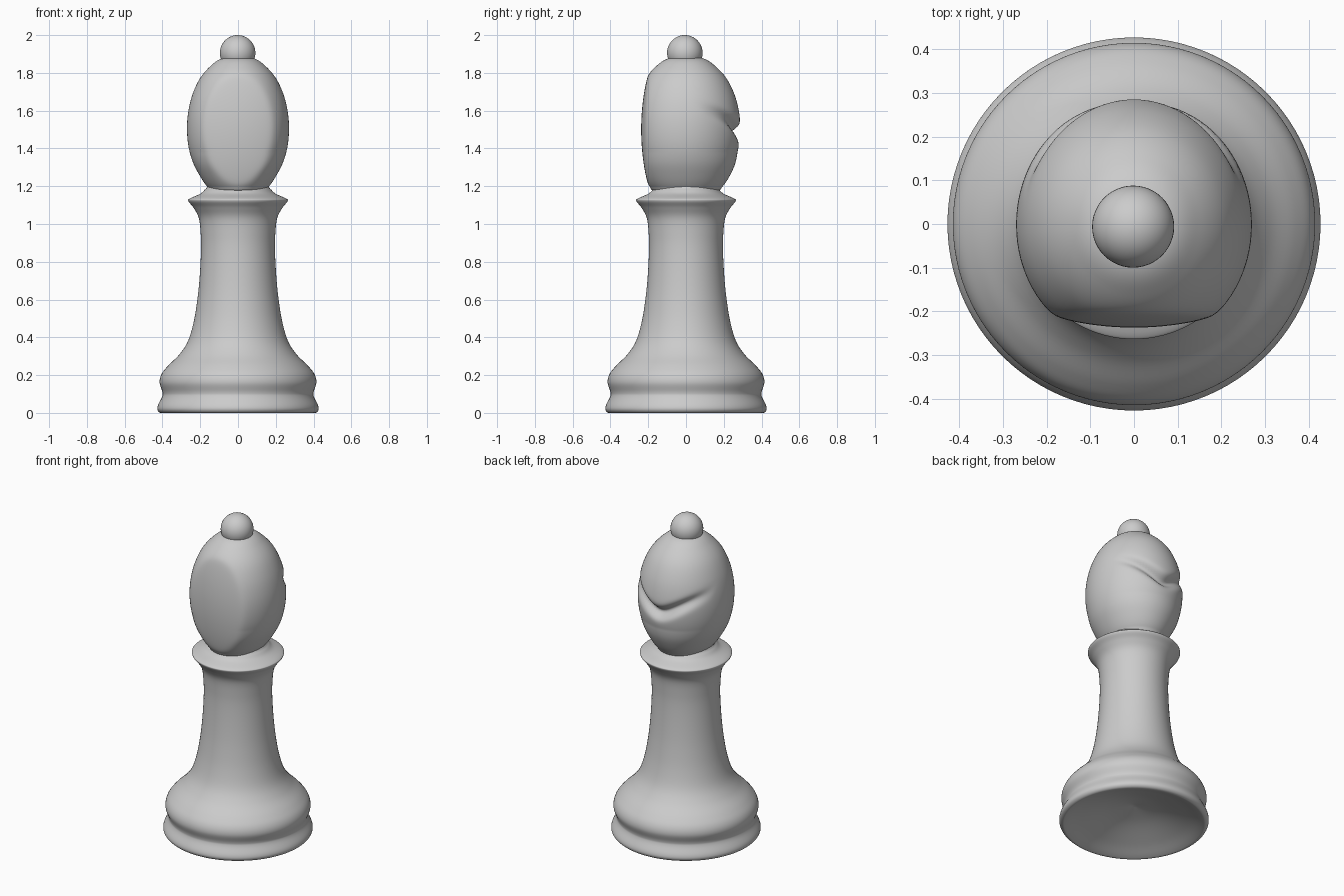
import bpy, bmesh, math

if "Cube" in bpy.data.objects:
    bpy.data.objects.remove(bpy.data.objects["Cube"])

SEG = 96


def smooth_profile(pts, steps=6):
    """Catmull-Rom curve through (radius, z) points."""
    p = [pts[0]] + pts + [pts[-1]]
    out = []
    for i in range(1, len(p) - 2):
        for s in range(steps):
            t = s / steps
            out.append(tuple(
                0.5 * (2 * b + (c - a) * t + (2 * a - 5 * b + 4 * c - d) * t * t
                       + (3 * b - a - 3 * c + d) * t ** 3)
                for a, b, c, d in zip(p[i - 1], p[i], p[i + 1], p[i + 2])))
    return out + [pts[-1]]


def lathe(name, profile, shape=None):
    """Spin a profile around z; shape() may move each point."""
    bm = bmesh.new()
    rings = []
    for r, z in profile:
        n = 1 if r < 1e-5 else SEG
        ring = []
        for k in range(n):
            a = 2 * math.pi * k / SEG
            co = (r * math.cos(a), r * math.sin(a), z)
            ring.append(bm.verts.new(shape(*co) if shape else co))
        rings.append(ring)
    for lo, hi in zip(rings, rings[1:]):
        for k in range(SEG):
            j = (k + 1) % SEG
            if len(lo) == 1:
                bm.faces.new((lo[0], hi[j], hi[k]))
            elif len(hi) == 1:
                bm.faces.new((lo[k], lo[j], hi[0]))
            else:
                bm.faces.new((lo[k], lo[j], hi[j], hi[k]))
    bmesh.ops.recalc_face_normals(bm, faces=bm.faces)
    me = bpy.data.meshes.new(name)
    bm.to_mesh(me)
    bm.free()
    me.shade_smooth()
    ob = bpy.data.objects.new(name, me)
    bpy.context.collection.objects.link(ob)
    return ob


# Base, stem and collar, with a shallow hollow underneath
body = [(0, 0.12), (0.15, 0.09), (0.30, 0.04), (0.385, 0.005), (0.41, 0.0),
        (0.426, 0.015), (0.424, 0.04), (0.402, 0.085), (0.40, 0.11),
        (0.415, 0.16), (0.405, 0.205), (0.37, 0.25), (0.31, 0.31),
        (0.265, 0.38), (0.235, 0.48), (0.215, 0.6), (0.203, 0.72),
        (0.196, 0.85), (0.197, 0.94), (0.207, 1.03), (0.235, 1.085),
        (0.262, 1.12), (0.255, 1.135), (0.20, 1.16), (0.172, 1.185),
        (0.14, 1.21), (0, 1.23)]
lathe("base_and_stem", smooth_profile(body))


# Head: egg with a flattened front and a curved slot across the back
def head_shape(x, y, z):
    y *= 1.065 + 0.13 * max(0, (1.38 - z) / 0.2)
    if y < 0:
        flat = -0.235 + 0.4 * (z - 1.5) ** 2 + 0.7 * x * x
        d, k = y - flat, 0.012
        y = flat + 0.5 * (d + math.sqrt(d * d + k * k)) - 0.003
    else:
        slot = 1.48 + 0.65 * (math.sqrt(x * x + 0.004) - 0.063)
        fade = max(0, 1 - (x / 0.25) ** 2)
        cut = 0.048 * fade * math.exp(-((z - slot) / 0.033) ** 2)
        r = math.hypot(x, y) or 1
        x, y = x * (1 - cut / r), y * (1 - cut / r)
    return x, y, z


head = [(0, 1.17), (0.13, 1.172), (0.165, 1.20), (0.205, 1.26),
        (0.24, 1.33), (0.262, 1.41), (0.27, 1.50), (0.264, 1.59),
        (0.243, 1.68), (0.205, 1.765), (0.152, 1.83), (0.09, 1.875),
        (0, 1.89)]
lathe("head", smooth_profile(head, 10), head_shape)

# Ball on top
bpy.ops.mesh.primitive_uv_sphere_add(segments=48, ring_count=24, radius=0.094,
                                     location=(-0.002, -0.006, 1.906))
ball = bpy.context.object
ball.name = "top_ball"
bpy.ops.object.shade_smooth()
